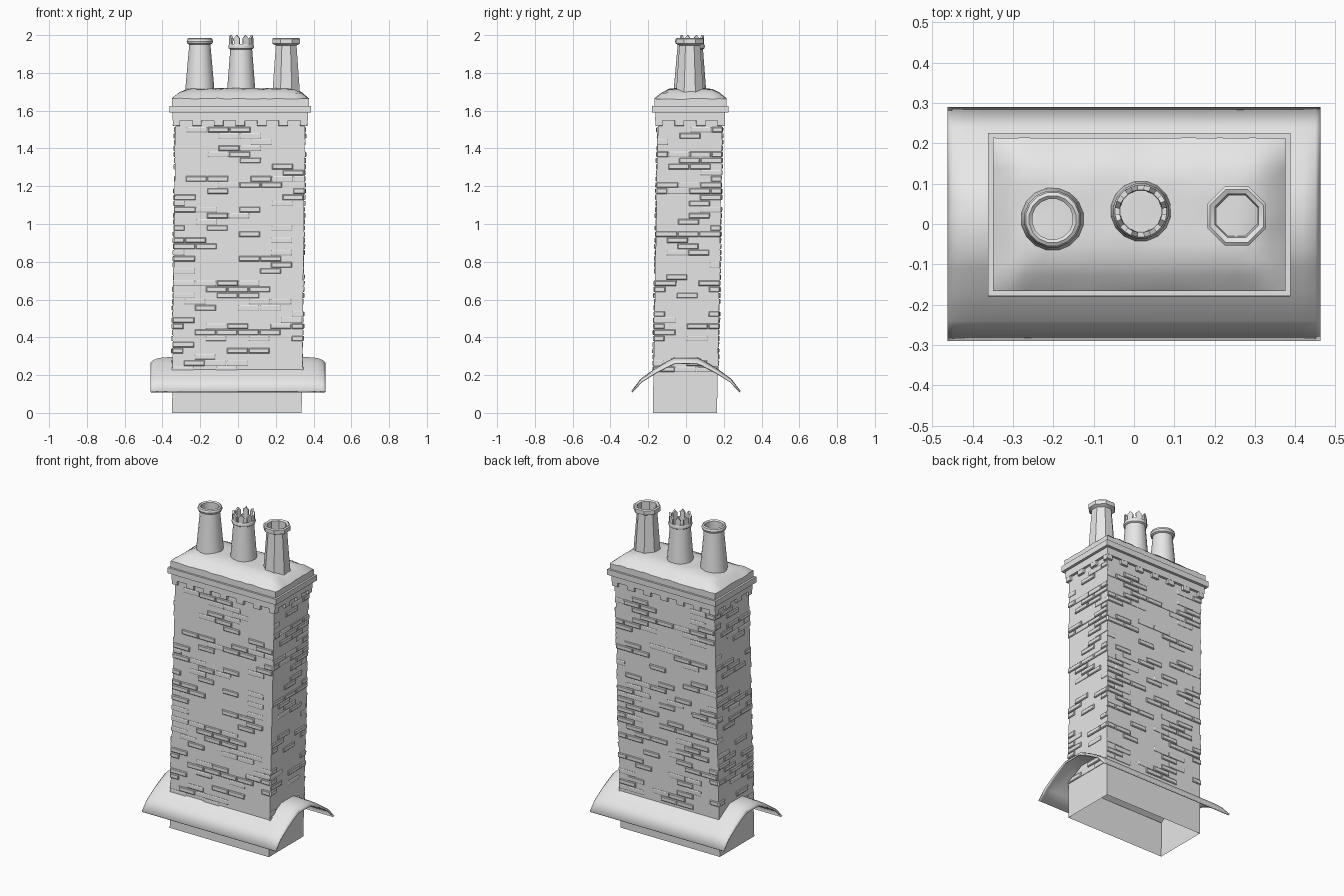
import bpy, bmesh, math, random
from mathutils import Vector

random.seed(4)
if "Cube" in bpy.data.objects:
    bpy.data.objects.remove(bpy.data.objects["Cube"], do_unlink=True)

grey = bpy.data.materials.new("light grey")
grey.use_nodes = True
colour = (0.8, 0.8, 0.8, 1)
grey.diffuse_color = colour
grey.node_tree.nodes["Principled BSDF"].inputs["Base Color"].default_value = colour

HX, HY = 0.343, 0.17  # half size of the brick stack


def finish(bm, name, lean=True, smooth=None, normals=True):
    """Turn a bmesh into an object; the old stack leans slightly."""
    if normals:
        bmesh.ops.recalc_face_normals(bm, faces=bm.faces)
    if lean:
        for v in bm.verts:
            v.co += Vector((0.0115 * v.co.z - 0.006, 0.018 * v.co.z - 0.006, 0))
    mesh = bpy.data.meshes.new(name)
    bm.to_mesh(mesh)
    bm.free()
    mesh.materials.append(grey)
    obj = bpy.data.objects.new(name, mesh)
    bpy.context.collection.objects.link(obj)
    if smooth:
        bpy.ops.object.select_all(action='DESELECT')
        obj.select_set(True)
        bpy.context.view_layer.objects.active = obj
        bpy.ops.object.shade_smooth_by_angle(angle=math.radians(smooth))
    return obj


def loft(bm, rings, cap_top=False):
    loops = [[bm.verts.new(p) for p in ring] for ring in rings]
    n = len(loops[0])
    for a, b in zip(loops, loops[1:]):
        for i in range(n):
            j = (i + 1) % n
            bm.faces.new((a[i], a[j], b[j], b[i]))
    if cap_top:
        bm.faces.new(loops[-1])


def rect(hx, hy, z):
    return [(-hx, -hy, z), (hx, -hy, z), (hx, hy, z), (-hx, hy, z)]


def circle(r, z, n, cx, cy):
    turn = math.pi / n
    return [(cx + r * math.cos(turn + math.tau * i / n),
             cy + r * math.sin(turn + math.tau * i / n), z) for i in range(n)]


# The four walls: outward direction, direction along, half length, distance out
WALLS = [(Vector(o), Vector((-o[1], o[0], 0)), HX if o[1] else HY, HY if o[1] else HX)
         for o in ((0, -1, 0), (1, 0, 0), (0, 1, 0), (-1, 0, 0))]


def block(bm, wall, u0, u1, z0, z1, depth, chamfer):
    """Raised block on a wall, with a chamfered face."""
    out, along, _, dist = wall

    def ring(c, d):
        return [along * u + out * (dist + d) + Vector((0, 0, z)) for u, z in
                ((u0 + c, z0 + c), (u1 - c, z0 + c), (u1 - c, z1 - c), (u0 + c, z1 - c))]
    loft(bm, [ring(0, -0.003), ring(0, depth * 0.5), ring(chamfer, depth)], True)


# Brick stack, open underneath
bm = bmesh.new()
loft(bm, [rect(HX, HY, 0), rect(HX, HY, 1.6)], True)
finish(bm, "brick_stack")

# Scattered bricks that stand proud, in running bond
bm = bmesh.new()
ROW, LENGTH = 0.0325, 0.114
for wall in WALLS:
    half = wall[2]
    for row in range(40):
        z = 0.215 + row * ROW
        u = -half - (LENGTH / 2 if row % 2 else 0)
        while u < half - 0.01:
            a, b = max(u, -half), min(u + LENGTH, half)
            if random.random() < 0.36:
                a -= 0.005 * (a <= -half)
                b += 0.005 * (b >= half)
                block(bm, wall, a + 0.002, b - 0.002, z + 0.002, z + ROW - 0.002,
                      random.uniform(0.004, 0.009), 0.004)
            u += LENGTH
finish(bm, "raised_bricks")

# Row of tooth bricks under the ledge
bm = bmesh.new()
for wall in WALLS:
    half = wall[2]
    count = 6 if half > 0.3 else 3
    for i in range(count + 1):
        u = -half + 2 * half * i / count
        block(bm, wall, max(u - 0.025, -half - 0.013), min(u + 0.025, half + 0.013),
              1.52, 1.552, 0.014, 0.001)
finish(bm, "tooth_bricks")

# Stepped ledge courses
for name, step, z0, z1 in (("lower_ledge", 0.015, 1.547, 1.59),
                           ("upper_ledge", 0.032, 1.59, 1.625)):
    bm = bmesh.new()
    a, b = HX + step, HY + step
    loft(bm, [rect(HX - 0.01, HY - 0.01, z0), rect(a, b, z0), rect(a, b, z1),
              rect(HX - 0.01, HY - 0.01, z1)])
    finish(bm, name)

# Lumpy mortar bed holding the pots
bm = bmesh.new()
MX, MY, NX, NY = 0.363, 0.19, 18, 10
grid = []
for j in range(NY + 1):
    line = []
    for i in range(NX + 1):
        x, y = MX * (2 * i / NX - 1), MY * (2 * j / NY - 1)
        edge = min(MX - abs(x), MY - abs(y))
        t = min(edge / 0.1, 1)
        z = 1.663 + 0.054 * math.sin(t * math.pi / 2) + random.uniform(-0.004, 0.004)
        line.append(bm.verts.new((x, y, z)))
    grid.append(line)
for j in range(NY):
    for i in range(NX):
        bm.faces.new((grid[j][i], grid[j][i + 1], grid[j + 1][i + 1], grid[j + 1][i]))
skirt = bmesh.ops.extrude_edge_only(bm, edges=[e for e in bm.edges if e.is_boundary])
for v in skirt["geom"]:
    if isinstance(v, bmesh.types.BMVert):
        v.co.z = 1.62
finish(bm, "mortar_bed", smooth=40)


def pot(name, cx, cy, n, profile):
    bm = bmesh.new()
    loft(bm, [circle(r / math.cos(math.pi / n), z, n, cx, cy) for r, z in profile])
    finish(bm, name, lean=False, smooth=35)


# Round pot with a rolled rim
pot("round_pot", -0.202, 0.012, 16,
    [(0.079, 1.69), (0.056, 1.95), (0.066, 1.955), (0.07, 1.967), (0.066, 1.98),
     (0.058, 1.985), (0.05, 1.978), (0.05, 1.69)])
# Eight-sided pot
pot("octagonal_pot", 0.255, 0.02, 8,
    [(0.073, 1.69), (0.055, 1.945), (0.073, 1.955), (0.073, 1.98), (0.066, 1.986),
     (0.054, 1.98), (0.05, 1.69)])
# Crowned pot
CX, CY = 0.017, 0.032
pot("crowned_pot", CX, CY, 16,
    [(0.076, 1.69), (0.058, 1.925), (0.066, 1.93), (0.068, 1.942), (0.064, 1.952),
     (0.052, 1.952), (0.05, 1.69)])

# Pointed teeth of the crown
bm = bmesh.new()
for k in range(8):
    mid = math.tau * (k + 0.5) / 8
    outline = [(-0.24, 1.945), (0.24, 1.945), (0.27, 1.982), (0, 2.0), (-0.27, 1.982)]
    loops = [[(CX + r * math.cos(mid + a), CY + r * math.sin(mid + a), z)
              for a, z in outline] for r in (0.053, 0.065)]
    loft(bm, loops, True)
    bm.faces.new([bm.verts.new(p) for p in loops[0]])
bmesh.ops.remove_doubles(bm, verts=bm.verts, dist=0.0001)
finish(bm, "crown_teeth", lean=False)

# Saddle of lead flashing over the roof ridge, drooping at both ends
half_profile = [(0.06, 0.295), (0.11, 0.268), (0.165, 0.235), (0.24, 0.18), (0.29, 0.115)]
profile = [(-y, z) for y, z in reversed(half_profile)] + half_profile
stations = [(0.463, 0.03), (0.45, 0.016), (0.42, 0.004), (0.37, 0)]
stations = [(-x, d) for x, d in stations] + [(x, d) for x, d in reversed(stations)]
bm = bmesh.new()
rows = [[bm.verts.new((x, y, z - drop * (z - 0.115) / 0.18)) for y, z in profile]
        for x, drop in stations]
for a, b in zip(rows, rows[1:]):
    for i in range(len(profile) - 1):
        bm.faces.new((a[i], b[i], b[i + 1], a[i + 1]))
flashing = finish(bm, "roof_flashing", lean=False, smooth=40, normals=False)
thick = flashing.modifiers.new("thickness", 'SOLIDIFY')
thick.thickness = 0.01
thick.offset = -1
